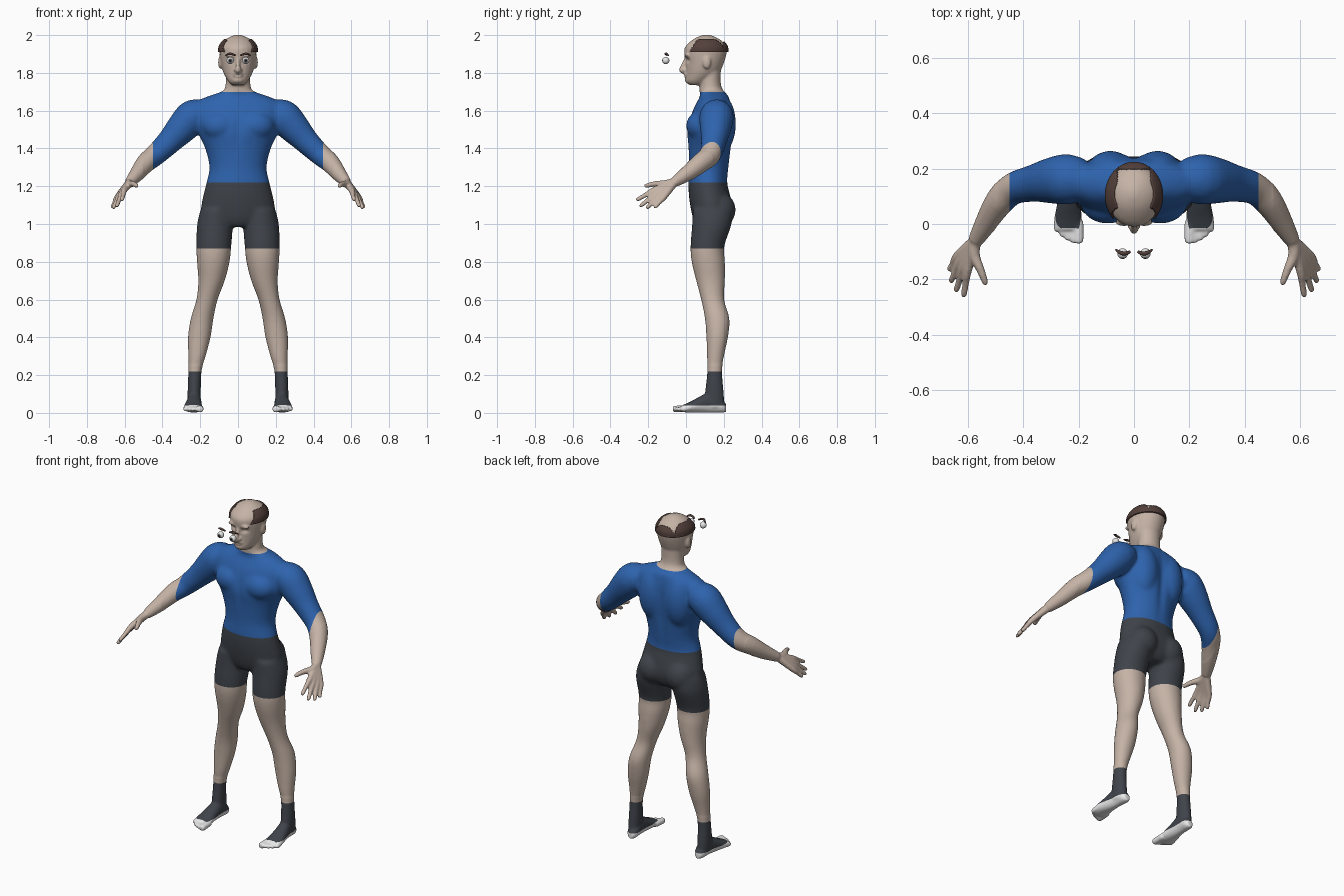
import bpy, bmesh, math
from mathutils import Vector, Matrix

cube = bpy.data.objects.get("Cube")
if cube:
    bpy.data.objects.remove(cube, do_unlink=True)

X, Y, Z = Vector((1, 0, 0)), Vector((0, 1, 0)), Vector((0, 0, 1))


def material(name, colour):
    m = bpy.data.materials.new(name)
    m.use_nodes = True
    m.diffuse_color = (*colour, 1)
    m.node_tree.nodes["Principled BSDF"].inputs["Base Color"].default_value = (*colour, 1)
    return m


skin = material("skin", (0.56, 0.45, 0.38))
blue = material("shirt blue", (0.027, 0.125, 0.42))
charcoal = material("charcoal cloth", (0.05, 0.058, 0.07))
white = material("white", (0.8, 0.8, 0.8))
brown = material("hair brown", (0.085, 0.05, 0.043))
grey = material("iris grey", (0.2, 0.2, 0.2))
black = material("pupil black", (0.01, 0.01, 0.01))


def spline(points, steps):
    """Catmull-Rom resampling of stations (x, y, z, half width, half depth)."""
    p = [Vector(q) for q in points]
    p = [p[0]] + p + [p[-1]]
    out = []
    for a, b, c, d in zip(p, p[1:], p[2:], p[3:]):
        for i in range(steps):
            t = i / steps
            out.append((b * 2 + (c - a) * t + (a * 2 - b * 5 + c * 4 - d) * t ** 2
                        + (b * 3 - a - c * 3 + d) * t ** 3) / 2)
    return out + [p[-1]]


def tube(bm, points, u=None, v=None, side=1, steps=4, sides=24, caps=True):
    """Loft of elliptical rings; rings face along the path if u, v are not given."""
    st = spline(points, steps)
    rings = []
    for i, s in enumerate(st):
        a, b = u, v
        if u is None:
            tangent = st[min(i + 1, len(st) - 1)].xyz - st[max(i - 1, 0)].xyz
            q = tangent.to_track_quat('Z', 'Y')
            a, b = q @ X, q @ Y
        ring = []
        for k in range(sides):
            t = math.tau * k / sides
            co = s.xyz + a * max(s[3], .002) * math.cos(t) + b * max(s[4], .002) * math.sin(t)
            ring.append(bm.verts.new((co.x * side, co.y, co.z)))
        rings.append(ring)
    for r, q in zip(rings, rings[1:]):
        for k in range(sides):
            n = (k + 1) % sides
            bm.faces.new((r[k], r[n], q[n], q[k]))
    if caps:
        bm.faces.new(rings[0])
        bm.faces.new(rings[-1])


def limb(bm, points, side):
    tube(bm, [(*p, p[3]) for p in points], side=side, sides=16)


def ball(bm, centre, size, side=1):
    c = Vector((centre[0] * side, centre[1], centre[2]))
    bmesh.ops.create_uvsphere(bm, u_segments=24, v_segments=16, radius=1,
                              matrix=Matrix.Translation(c) @ Matrix.Diagonal((*size, 1)))


def finish(bm, name, mats):
    bmesh.ops.recalc_face_normals(bm, faces=bm.faces)
    me = bpy.data.meshes.new(name)
    bm.to_mesh(me)
    bm.free()
    for m in mats:
        me.materials.append(m)
    me.shade_smooth()
    ob = bpy.data.objects.new(name, me)
    bpy.context.collection.objects.link(ob)
    return ob


def upright(rows):
    """Rows of height, half width, front y, back y, centred on x = 0."""
    return [(0, (f + b) / 2, z, w, (b - f) / 2) for z, w, f, b in rows]


bm = bmesh.new()
# Torso and neck
tube(bm, upright([(1.82, .065, .08, .185), (1.74, .066, .072, .185), (1.705, .08, .07, .2),
                  (1.68, .15, .075, .225), (1.65, .215, .06, .235), (1.6, .24, .035, .245),
                  (1.5, .22, .005, .25), (1.4, .175, .012, .24), (1.3, .152, .016, .228),
                  (1.22, .168, .012, .22), (1.15, .185, .015, .235), (1.08, .195, .025, .245),
                  (1.02, .16, .04, .23), (.985, .1, .06, .2)]), X, Y)
# Head
head = upright([(1.735, .03, .02, .09), (1.755, .052, .0, .12), (1.8, .077, .0, .175),
                (1.85, .09, -.002, .2), (1.91, .098, -.01, .217), (1.94, .095, -.003, .214),
                (1.97, .075, .028, .19), (1.99, .045, .06, .155), (2.002, .012, .095, .125)])
tube(bm, head, X, Y)
ball(bm, (0, .012, 1.762), (.028, .018, .018))
ball(bm, (0, -.001, 1.79), (.026, .012, .014))
limb(bm, [(0, .0, 1.875, .01), (0, -.014, 1.84, .012), (0, -.022, 1.815, .015), (0, -.01, 1.805, .01)], 1)

for s in (1, -1):
    ball(bm, (.014, -.006, 1.814), (.01, .012, .01), s)
    ball(bm, (.036, .004, 1.893), (.032, .012, .012), s)
    ball(bm, (.095, .11, 1.855), (.011, .022, .035), s)
    # Chest, back and seat muscles
    ball(bm, (.095, .08, 1.52), (.1, .08, .08), s)
    ball(bm, (.085, .18, 1.53), (.09, .085, .16), s)
    ball(bm, (.09, .172, 1.075), (.09, .092, .095), s)
    # Arm
    limb(bm, [(.17, .165, 1.58, .07), (.235, .162, 1.57, .092), (.295, .157, 1.51, .085),
              (.36, .147, 1.44, .069), (.435, .128, 1.367, .059), (.485, .08, 1.325, .053),
              (.53, .01, 1.27, .042), (.572, -.06, 1.222, .028)], s)
    # Hand: each finger runs from the wrist through its knuckle
    tips = [(.615, -.264, 1.125), (.643, -.245, 1.092), (.662, -.21, 1.082), (.668, -.168, 1.085)]
    for i, tip in enumerate(tips):
        knuckle = Vector((.6, -.165, 1.182)).lerp(Vector((.637, -.115, 1.145)), i / 3)
        tip = Vector(tip)
        limb(bm, [(.572, -.06, 1.222, .022), (*knuckle, .0165),
                  (*knuckle.lerp(tip, .5), .0125), (*knuckle.lerp(tip, .9), .011), (*tip, .006)], s)
    limb(bm, [(.572, -.06, 1.222, .022), (.577, -.11, 1.212, .021), (.554, -.165, 1.212, .015),
              (.538, -.208, 1.203, .012), (.534, -.221, 1.2, .006)], s)
    # Leg
    tube(bm, [(.115, .14, 1.08, .082, .105), (.122, .137, 1, .095, .105), (.128, .113, .88, .093, .09),
              (.131, .118, .8, .087, .089), (.14, .13, .7, .071, .077), (.164, .141, .6, .057, .062),
              (.19, .165, .5, .061, .066), (.205, .165, .4, .061, .058), (.217, .156, .3, .047, .046),
              (.228, .152, .22, .035, .039), (.232, .15, .1, .035, .05), (.231, .15, .03, .035, .054)],
         X, Y, s)
    # Foot and toes
    tube(bm, [(.226, .213, .025, .016, .02), (.227, .19, .036, .032, .035), (.23, .13, .056, .036, .055),
              (.235, .07, .043, .043, .042), (.238, .02, .03, .05, .028), (.24, -.022, .022, .05, .018)],
         X, Z, s)
    for i in range(5):
        r = .018 if i == 0 else .012
        x, y = .2 + .0195 * i, -.07 + .0026 * i * i
        limb(bm, [(x, .01, .024, r), (x, y + .012, .02, r), (x, y, .019, r * .6)], s)

# Fuse everything into one skin
source = finish(bm, "body_source", [])
mod = source.modifiers.new("fuse", 'REMESH')
mod.mode = 'VOXEL'
mod.voxel_size = .0056
fused = bpy.data.meshes.new_from_object(source.evaluated_get(bpy.context.evaluated_depsgraph_get()))
bpy.data.objects.remove(source, do_unlink=True)
bm = bmesh.new()
bm.from_mesh(fused)


def smooth(verts, times):
    for _ in range(times):
        bmesh.ops.smooth_vert(bm, verts=verts, factor=.5, use_axis_x=True, use_axis_y=True, use_axis_z=True)


def push(centre, radii, offset):
    """Soft sculpting stroke, mirrored across x."""
    for v in bm.verts:
        d = [(abs(v.co.x) - centre[0]) / radii[0], (v.co.y - centre[1]) / radii[1],
             (v.co.z - centre[2]) / radii[2]]
        f = sum(k * k for k in d)
        if f < 6:
            v.co.y += offset * math.exp(-f)


smooth(list(bm.verts), 3)
smooth([v for v in bm.verts if .25 < v.co.z < 1.72 and abs(v.co.x) < .5], 25)
smooth([v for v in bm.verts if v.co.z > 1.72 and v.co.y > .03], 5)
push((.038, .0, 1.866), (.02, .03, .013), .012)
push((0, -.01, 1.787), (.026, .02, .004), .006)
push((0, .26, 1.45), (.025, .05, .2), -.012)
push((0, .01, 1.5), (.02, .04, .08), .008)

# Cut clean garment edges, then colour by region
cuts = [(Z * h, Z) for h in (.04, .22, .87, 1.22, 1.7)] + [(X * .45, X), (X * -.45, X)]
for co, no in cuts:
    bmesh.ops.bisect_plane(bm, geom=bm.verts[:] + bm.edges[:] + bm.faces[:],
                           dist=1e-5, plane_co=co, plane_no=no)
SKIN, SHIRT, CLOTH, SOLE = range(4)
for f in bm.faces:
    c = f.calc_center_median()
    if abs(c.x) > .45 or c.z > 1.7 or .22 < c.z < .87:
        f.material_index = SKIN
    elif c.z > 1.22:
        f.material_index = SHIRT
    elif c.z > .22:
        f.material_index = CLOTH
    else:
        f.material_index = SOLE if c.z < .04 or c.y < -.015 else CLOTH
finish(bm, "body", [skin, blue, charcoal, white])
bpy.data.meshes.remove(fused)

# Hair band around the sides and back of the head
bm = bmesh.new()
tube(bm, [(x, y, z, a + .005, b + .005) for x, y, z, a, b in head[4:]], X, Y,
     steps=10, sides=128, caps=False)
bald = [f for f in bm.faces for c in [f.calc_center_median()]
        if c.z > 1.977 or c.y < .02 + (c.z - 1.91) * .6 or (abs(c.x) < .062 and c.y < .2)]
bmesh.ops.delete(bm, geom=bald, context='FACES')
hair = finish(bm, "hair", [brown])
shell = hair.modifiers.new("thickness", 'SOLIDIFY')
shell.thickness = .012
shell.offset = -.6

# Eyes and eyebrows, set forward of the face
for s, name in ((1, "left"), (-1, "right")):
    bm = bmesh.new()
    centre = Vector((.041 * s, -.107, 1.865))
    bmesh.ops.create_uvsphere(bm, u_segments=32, v_segments=32, radius=.019,
                              matrix=Matrix.Translation(centre) @ Matrix.Rotation(math.pi / 2, 4, 'X'))
    for f in bm.faces:
        facing = -(f.calc_center_median() - centre).normalized().y
        f.material_index = 2 if facing > .93 else 1 if facing > .8 else 0
    finish(bm, name + "_eye", [white, grey, black])
    bm = bmesh.new()
    tube(bm, [(.014, -.1, 1.893, .005, .004), (.03, -.106, 1.899, .007, .006), (.048, -.104, 1.901, .007, .006),
              (.066, -.092, 1.892, .003, .003)], side=s, sides=12)
    finish(bm, name + "_eyebrow", [brown])
